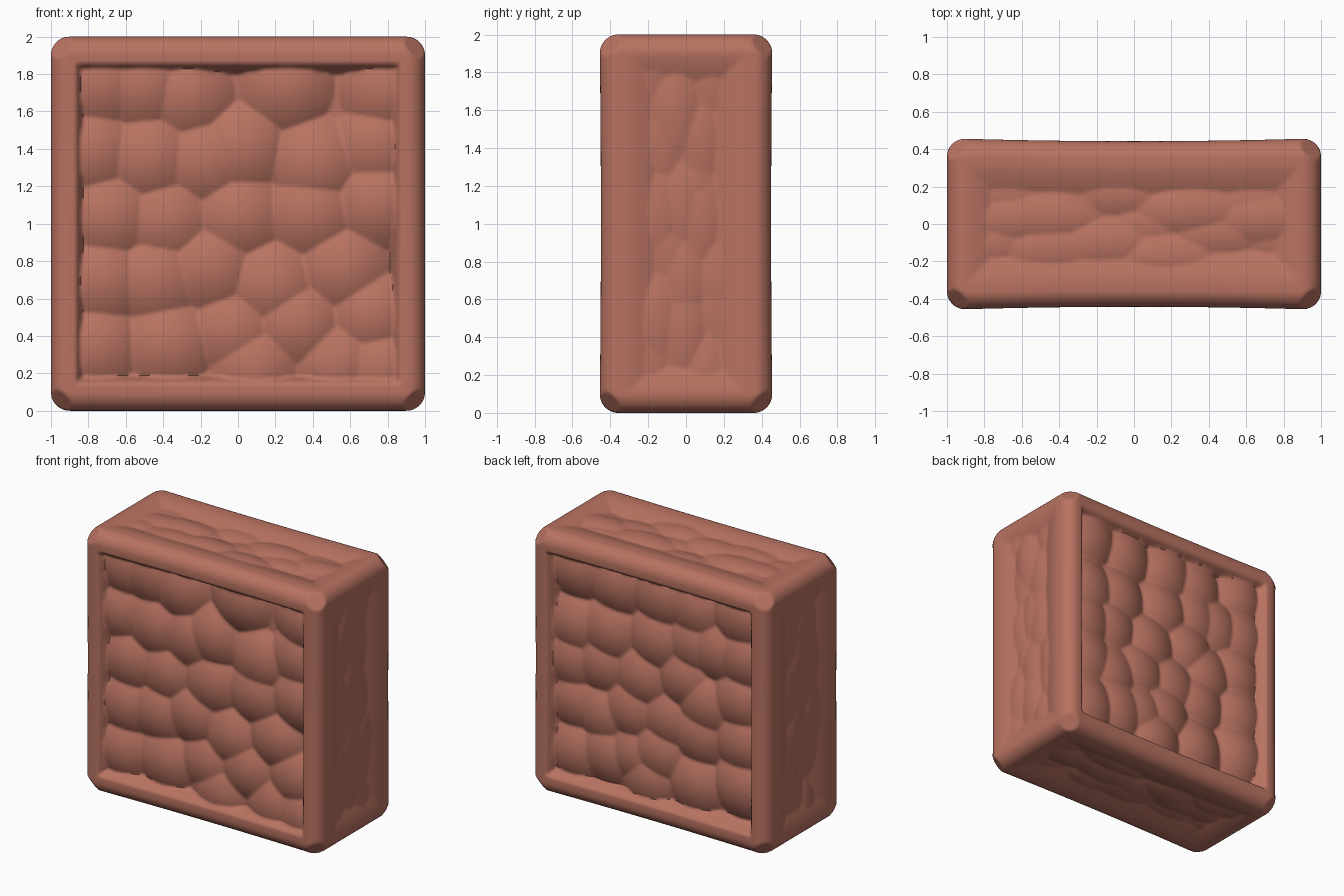
import bpy, bmesh, math, random
from mathutils import Vector

if "Cube" in bpy.data.objects:
    bpy.data.objects.remove(bpy.data.objects["Cube"])

random.seed(4)
HALF = Vector((1.0, 0.46, 1.0))    # block half sizes
ROUND = 0.10                       # rounded outer edges
STEP = 0.0145                      # surface resolution
CHIP = 0.17                        # worn-off corners

# stone centres (x, z) on the two big faces
FRONT = [(-.74, 1.73), (-.52, 1.72), (-.25, 1.70), (.25, 1.74), (.78, 1.7), (-.76, 1.40),
         (-.46, 1.34), (-.17, 1.34), (.03, 1.38), (.42, 1.32), (.74, 1.40), (-.67, 1.04),
         (-.36, 1.02), (.02, 1.04), (.39, 1.05), (.74, 1.12), (-.74, .7), (-.43, .7),
         (-.13, .75), (.17, .68), (.55, .77), (.32, .48), (.7, .5), (-.75, .33),
         (-.38, .35), (-.02, .44), (.1, .25), (.52, .27), (.77, .25)]
BACK = [(.7, 1.73), (.36, 1.69), (.0, 1.7), (-.32, 1.67), (-.7, 1.72), (.72, 1.3), (.4, 1.31),
        (.02, 1.35), (-.29, 1.4), (-.5, 1.41), (-.72, 1.43), (.72, 1.03), (.48, 1.05),
        (.15, 1.05), (-.23, 1.12), (-.4, 1.0), (-.7, 1.1), (.72, .72), (.48, .69), (.23, .76),
        (-.06, .8), (-.34, .74), (-.7, .78), (.7, .35), (.44, .41), (.23, .46), (-.02, .53),
        (.1, .3), (-.32, .36), (-.7, .45)]


class Panel:
    """Area filled with domed stones, set inside a rounded frame."""
    def __init__(self, seeds, hu, hv, wall, lip, bulge, su=1.0, sv=1.0, tilt=0.06, jump=0.005):
        self.hu, self.hv, self.wall, self.lip, self.bulge = hu, hv, wall, lip, bulge
        self.su, self.sv = su, sv
        r = random.uniform
        self.stones = [(u * su, v * sv, r(-tilt, tilt), r(-tilt, tilt), r(-jump, jump))
                       for u, v in seeds]

    def depth(self, u, v):
        border = min(self.hu - abs(u), self.hv - abs(v))
        if border <= 0:
            return 0.0
        frame = 0.05 * (border / self.wall) ** 1.5
        u, v = u * self.su, v * self.sv
        stone = 1.0
        for a, b, tu, tv, jump in self.stones:
            du, dv = u - a, v - b
            d = self.bulge * (du * du + dv * dv)
            if d < 0.3:
                stone = min(stone, d + du * tu + dv * tv + jump)
        # whichever stands proud: frame roll or stone
        return max(0.0, min(frame, self.lip + min(stone, 0.1)))


def side_seeds():
    # three jittered courses of long thin stones: (long, short)
    return [(-.75 + .3 * i + .15 * (j % 2) + random.uniform(-.08, .08),
             -.13 + .13 * j + random.uniform(-.04, .04)) for i in range(6) for j in range(3)]


def big(seeds):
    return Panel([(x, z - 1) for x, z in seeds], .87, .86, .03, .03, 1.5)


def side(swap):
    seeds = side_seeds()
    if swap:
        return Panel([(s, l) for l, s in seeds], .32, .9, .17, .025, 1.8, 1, .5, .2, .01)
    return Panel(seeds, .9, .32, .17, .025, 1.8, .5, 1, .2, .01)


def add_face(bm, axis, sign, panel):
    ua, va = [i for i in range(3) if i != axis]
    nu, nv = (round(2 * HALF[i] / STEP) for i in (ua, va))
    inner = HALF - Vector((ROUND,) * 3)
    rows = []
    for i in range(nu + 1):
        row = []
        for j in range(nv + 1):
            p = Vector((0, 0, 0))
            p[axis] = sign * HALF[axis]
            p[ua] = HALF[ua] * (2 * i / nu - 1)
            p[va] = HALF[va] * (2 * j / nv - 1)
            d = panel.depth(p[ua], p[va])
            # round the outer edges, then carve the stones
            q = Vector([max(-inner[k], min(inner[k], p[k])) for k in range(3)])
            p = q + (p - q).normalized() * ROUND
            p[axis] -= sign * d
            # chip off the eight corners
            over = sum(abs(p[k]) - HALF[k] for k in range(3)) + CHIP
            if over > 0:
                p -= Vector([math.copysign(over / 3, p[k]) for k in range(3)])
            # faces bow inward slightly at the middle
            p.y *= 0.95 + 0.035 * p.x ** 2 + 0.015 * p.z ** 2
            p.z += 1
            row.append(bm.verts.new(p))
        rows.append(row)
    for i in range(nu):
        for j in range(nv):
            bm.faces.new((rows[i][j], rows[i + 1][j], rows[i + 1][j + 1], rows[i][j + 1]))


# whole block: two stone-filled big faces, four shallow cracked sides
bm = bmesh.new()
add_face(bm, 1, -1, big(FRONT))
add_face(bm, 1, 1, big(BACK))
for s in (-1, 1):
    add_face(bm, 0, s, side(True))
    add_face(bm, 2, s, side(False))
bmesh.ops.remove_doubles(bm, verts=bm.verts, dist=0.0005)
bmesh.ops.recalc_face_normals(bm, faces=bm.faces)
mesh = bpy.data.meshes.new("stone_block")
bm.to_mesh(mesh)
bm.free()

clay = bpy.data.materials.new("terracotta")
clay.diffuse_color = (0.48, 0.17, 0.12, 1)
clay.use_nodes = True
clay.node_tree.nodes["Principled BSDF"].inputs["Base Color"].default_value = clay.diffuse_color
mesh.materials.append(clay)
block = bpy.data.objects.new("stone_block", mesh)
bpy.context.collection.objects.link(block)
bpy.context.view_layer.objects.active = block
block.select_set(True)
bpy.ops.object.shade_smooth_by_angle(angle=math.radians(75))
